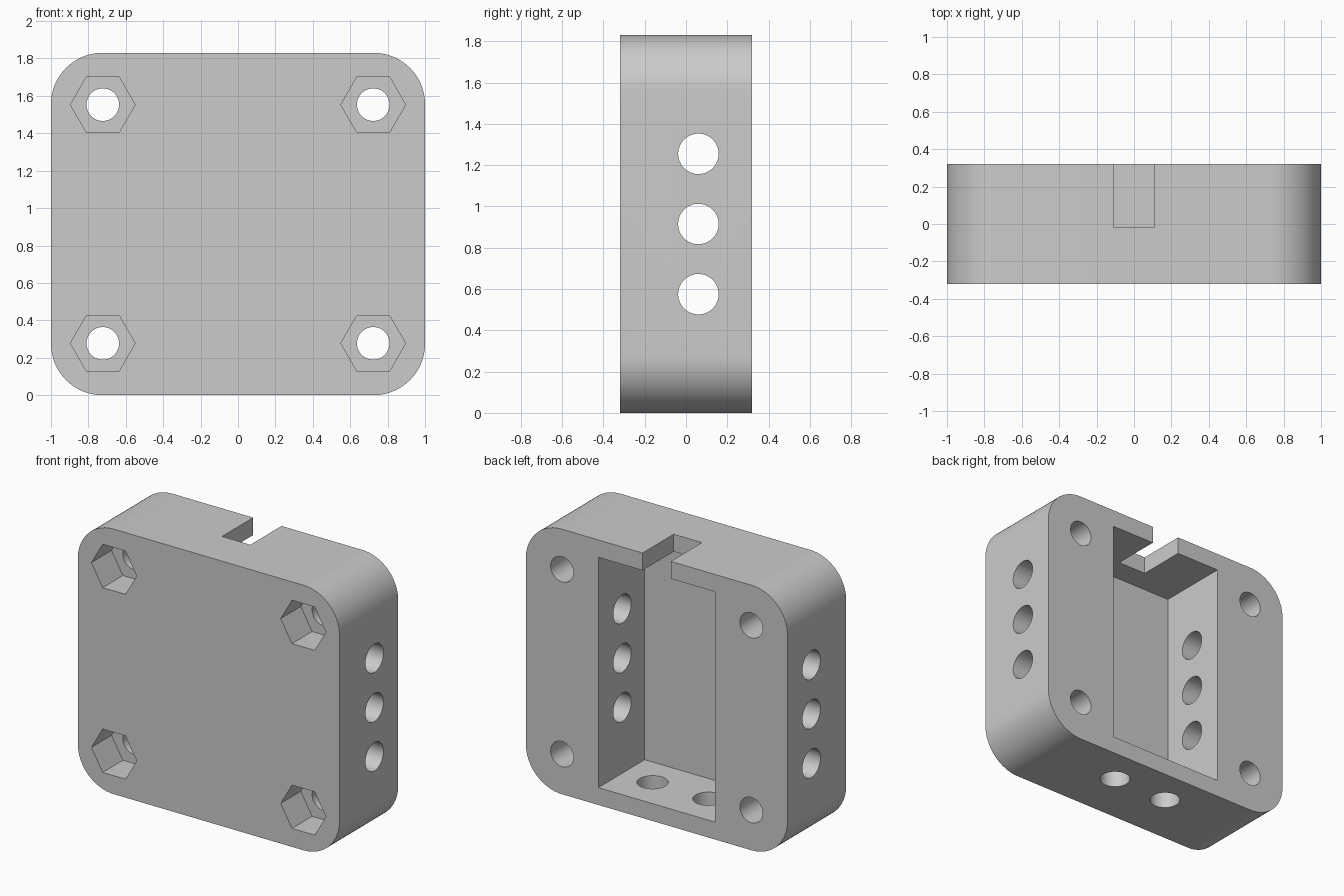
import bpy
import bmesh
from math import cos, sin, pi
from mathutils import Matrix, Vector

cube = bpy.data.objects.get("Cube")
if cube:
    bpy.data.objects.remove(cube, do_unlink=True)

WIDTH, DEPTH, HEIGHT = 2.0, 0.64, 1.83
RADIUS = 0.275
FRONT, BACK = -DEPTH / 2, DEPTH / 2
MID_Z = HEIGHT / 2

grey = bpy.data.materials.new("plain grey")
grey.use_nodes = True
grey.diffuse_color = (0.6, 0.6, 0.6, 1)
grey.node_tree.nodes["Principled BSDF"].inputs["Base Color"].default_value = (0.6, 0.6, 0.6, 1)


def make_object(name, bm):
    bmesh.ops.recalc_face_normals(bm, faces=bm.faces)
    mesh = bpy.data.meshes.new(name)
    bm.to_mesh(mesh)
    bm.free()
    mesh.materials.append(grey)
    obj = bpy.data.objects.new(name, mesh)
    bpy.context.collection.objects.link(obj)
    return obj


def add_box(bm, low, high):
    low, high = Vector(low), Vector(high)
    size = Matrix.Diagonal((high - low).to_4d())
    size[3][3] = 1
    bmesh.ops.create_cube(bm, size=1, matrix=Matrix.Translation((low + high) / 2) @ size)


def add_rod(bm, start, end, radius, sides=64):
    start, end = Vector(start), Vector(end)
    axis = end - start
    # A y-directed rod keeps its first corner pointing up
    if abs(axis.y) > 0:
        turn = Matrix.Rotation(pi / 2, 4, 'X') @ Matrix.Rotation(pi / 2, 4, 'Z')
    else:
        turn = axis.to_track_quat('Z', 'Y').to_matrix().to_4x4()
    bmesh.ops.create_cone(bm, cap_ends=True, segments=sides, radius1=radius, radius2=radius,
                          depth=axis.length, matrix=Matrix.Translation((start + end) / 2) @ turn)


def cut(body, name, bm):
    cutter = make_object(name, bm)
    cutter.hide_render = True
    mod = body.modifiers.new(name, 'BOOLEAN')
    mod.operation = 'DIFFERENCE'
    mod.solver = 'EXACT'
    mod.object = cutter
    bpy.context.view_layer.objects.active = body
    bpy.ops.object.modifier_apply(modifier=mod.name)
    bpy.data.objects.remove(cutter, do_unlink=True)


# Rounded rectangular block, extruded from front to back
bm = bmesh.new()
outline = []
STEPS = 20
for corner, (sx, sz) in enumerate([(1, 1), (-1, 1), (-1, -1), (1, -1)]):
    for i in range(STEPS + 1):
        a = (corner + i / STEPS) * pi / 2
        x = sx * (WIDTH / 2 - RADIUS) + RADIUS * cos(a)
        z = MID_Z + sz * (MID_Z - RADIUS) + RADIUS * sin(a)
        outline.append(bm.verts.new((x, FRONT, z)))
face = bm.faces.new(outline)
new = bmesh.ops.extrude_face_region(bm, geom=[face])["geom"]
bmesh.ops.translate(bm, vec=(0, DEPTH, 0), verts=[v for v in new if isinstance(v, bmesh.types.BMVert)])
body = make_object("housing", bm)

# Pocket open to the back
bm = bmesh.new()
add_box(bm, (-0.445, -0.185, 0.12), (0.445, BACK + 0.2, HEIGHT - 0.12))
cut(body, "pocket", bm)

# Notch through the top wall
bm = bmesh.new()
add_box(bm, (-0.108, -0.02, 1.6), (0.108, BACK + 0.2, HEIGHT + 0.2))
cut(body, "top_notch", bm)

# Three cross holes through both side walls
bm = bmesh.new()
for i in (-1, 0, 1):
    z = MID_Z + i * 0.34
    add_rod(bm, (-1.2, 0.06, z), (1.2, 0.06, z), 0.098)
cut(body, "side_holes", bm)

# Two holes through the floor
bm = bmesh.new()
for s in (-1, 1):
    add_rod(bm, (s * 0.213, 0.06, -0.2), (s * 0.213, 0.06, 0.3), 0.098)
cut(body, "floor_holes", bm)

# Corner bolt holes with hexagonal nut recesses at the front
bolts = [(sx * 0.723, MID_Z + sz * 0.638) for sx in (-1, 1) for sz in (-1, 1)]
bm = bmesh.new()
for x, z in bolts:
    add_rod(bm, (x, FRONT - 0.2, z), (x, FRONT + 0.22, z), 0.173, sides=6)
cut(body, "nut_recesses", bm)
bm = bmesh.new()
for x, z in bolts:
    add_rod(bm, (x, FRONT - 0.2, z), (x, BACK + 0.2, z), 0.087)
cut(body, "bolt_holes", bm)

# Smooth the curved walls, keep the edges sharp
bpy.ops.object.select_all(action='DESELECT')
body.select_set(True)
bpy.context.view_layer.objects.active = body
bpy.ops.object.shade_smooth_by_angle(angle=pi / 6)
